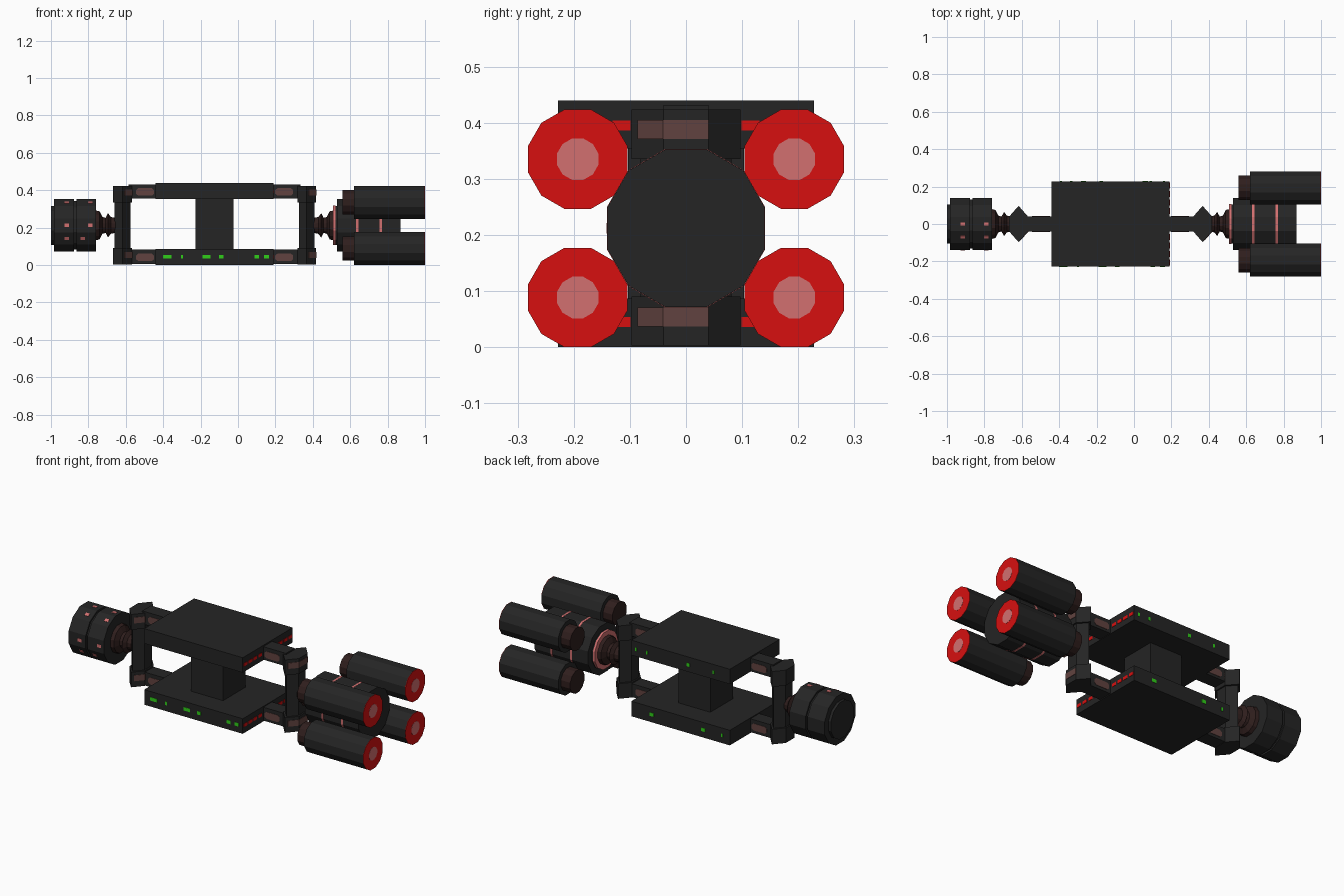
import bpy, bmesh, math
from mathutils import Vector

if "Cube" in bpy.data.objects:
    bpy.data.objects.remove(bpy.data.objects["Cube"])

MID_X, MID_Z, SIDES = -0.125, 0.212, 12


def material(name, rgb):
    m = bpy.data.materials.new(name)
    m.use_nodes = True
    m.diffuse_color = (*rgb, 1)
    bsdf = m.node_tree.nodes["Principled BSDF"]
    bsdf.inputs["Base Color"].default_value = (*rgb, 1)
    bsdf.inputs["Roughness"].default_value = 0.9
    return m


HULL = material("charcoal hull", (0.018, 0.018, 0.018))
DUSK = material("dark brown metal", (0.028, 0.013, 0.012))
WINDOW = material("brown window", (0.12, 0.055, 0.05))
RED = material("engine red", (0.68, 0.005, 0.005))
PINK = material("pale red glow", (0.65, 0.16, 0.16))
GREEN = material("green light", (0.03, 0.62, 0.01))


def finish(name, bm, mat):
    bmesh.ops.recalc_face_normals(bm, faces=bm.faces)
    mesh = bpy.data.meshes.new(name)
    bm.to_mesh(mesh)
    bm.free()
    mesh.materials.append(mat)
    ob = bpy.data.objects.new(name, mesh)
    bpy.context.collection.objects.link(ob)
    return ob


def box(name, x, y, z, mat):
    """Box from (min, max) ranges."""
    bm = bmesh.new()
    bmesh.ops.create_cube(bm, size=1)
    for v in bm.verts:
        v.co = Vector([(a + b) / 2 + c * (b - a) for (a, b), c in zip((x, y, z), v.co)])
    return finish(name, bm, mat)


def prism(name, points, z0, z1, mat):
    """Plan outline raised from z0 to z1."""
    bm = bmesh.new()
    face = bm.faces.new([bm.verts.new((x, y, z0)) for x, y in points])
    top = bmesh.ops.extrude_face_region(bm, geom=[face])["geom"]
    for v in top:
        if isinstance(v, bmesh.types.BMVert):
            v.co.z = z1
    return finish(name, bm, mat)


def lathe(name, profile, mat, y=0, z=MID_Z):
    """Twelve-sided turned part along x; radii are measured to the flats."""
    bm = bmesh.new()
    rings = []
    for x, r in profile:
        r /= math.cos(math.pi / SIDES)
        angles = [math.tau * (i + 0.5) / SIDES for i in range(SIDES)]
        rings.append([bm.verts.new((x, y + r * math.cos(a), z + r * math.sin(a))) for a in angles])
    for a, b in zip(rings, rings[1:]):
        for i in range(SIDES):
            j = (i + 1) % SIDES
            bm.faces.new((a[i], a[j], b[j], b[i]))
    bm.faces.new(rings[0])
    bm.faces.new(rings[-1])
    return finish(name, bm, mat)


# Two decks joined by a square core
DECKS = {"lower": (0, 0.087), "upper": (0.354, 0.44)}
for level, zr in DECKS.items():
    box(f"{level}_deck", (-0.44, 0.19), (-0.228, 0.228), zr, HULL)
box("deck_core", (-0.228, -0.023), (-0.103, 0.103), (0.08, 0.36), HULL)

# Red dashes on the aft edges of the decks
for level, z in (("lower", 0.045), ("upper", 0.395)):
    for side in (-1, 1):
        for i in range(4):
            y = side * (0.07 + i * 0.045)
            box(f"{level}_deck_red_light", (0.188, 0.192), (y - 0.016, y + 0.016),
                (z - 0.009, z + 0.009), RED)


# Green lights along the deck sides
def green_row(name, y, z, spots):
    for x, w in spots:
        box(name, (x - w / 2, x + w / 2), (y - 0.002, y + 0.002), (z - 0.01, z + 0.01), GREEN)


green_row("front_green_light", -0.228, 0.045,
          [(-0.378, 0.045), (-0.30, 0.012), (-0.168, 0.042), (-0.09, 0.024), (0.1, 0.024), (0.152, 0.026)])
green_row("back_lower_green_light", 0.228, 0.045, [(0.06, 0.028), (-0.27, 0.028), (-0.39, 0.012)])
green_row("back_upper_green_light", 0.228, 0.395,
          [(0.16, 0.012), (0.09, 0.012), (-0.175, 0.02), (-0.335, 0.012)])


# Six-sided columns, bars and necks, mirrored fore and aft
def hexagon(cx, k=1):
    pts = [(0.05, -0.04), (0.05, 0.04), (0, 0.097), (-0.05, 0.04), (-0.05, -0.04), (0, -0.097)]
    return [(cx + x * k, y * k) for x, y in pts]


NECK = [(0.53, 0.04), (0.555, 0.045), (0.57, 0.065), (0.583, 0.04),
        (0.6, 0.045), (0.615, 0.075), (0.637, 0.08)]
for end, s in (("fore", -1), ("aft", 1)):
    cx = MID_X + s * 0.492
    prism(f"{end}_column", hexagon(cx, 0.84), 0.05, 0.38, HULL)
    for level, z0, z1, wz in (("lower", 0.003, 0.09, 0.054), ("upper", 0.335, 0.424, 0.388)):
        prism(f"{end}_{level}_column_end", hexagon(cx), z0, z1, HULL)
        # Window wrapped round two faces of the column end
        band = [(0.048, 0.04), (0.052, 0.04), (0.052, -0.041), (0.0125, -0.086),
                (0.0085, -0.085), (0.048, -0.04)]
        prism(f"{end}_{level}_column_window", [(cx + x, y) for x, y in band],
              wz - 0.017, wz + 0.017, WINDOW)
        # Connecting bar with eight-sided windows on both flanks
        bar_z = (0.005, 0.082) if level == "lower" else (0.357, 0.432)
        box(f"{end}_{level}_bar", sorted((MID_X + s * 0.31, MID_X + s * 0.46)),
            (-0.04, 0.04), bar_z, HULL)
        wx, mz = MID_X + s * 0.372, 0.041 if level == "lower" else 0.391
        for side in (-1, 1):
            ob = prism(f"{end}_{level}_bar_window",
                       [(a * u, b * v) for u, v in ((1, 1), (-1, 1), (-1, -1), (1, -1))
                        for a, b in (((0.048, 0.01), (0.036, 0.02)) if u * v > 0
                                     else ((0.036, 0.02), (0.048, 0.01)))],
                       -0.002, 0.002, WINDOW)
            ob.rotation_euler.x = math.pi / 2
            ob.location = (wx, side * 0.04, mz)
    lathe(f"{end}_neck", [(MID_X + s * d, r) for d, r in NECK], DUSK)

# Bow drum with a grooved waist and a raised nose plate
lathe("bow_drum", [(-1, 0.105), (-0.985, 0.105), (-0.985, 0.14), (-0.876, 0.14), (-0.876, 0.13),
                   (-0.864, 0.13), (-0.864, 0.14), (-0.76, 0.14)], HULL)
for x, degrees in ((-0.915, 90), (-0.79, 90), (-0.915, 120), (-0.79, 120), (-0.915, 180),
                   (-0.79, 180), (-0.915, 210), (-0.83, 210)):
    a = math.radians(degrees)
    ob = box("bow_light", (-0.012, 0.012), (-0.009, 0.009), (-0.002, 0.002), PINK)
    ob.location = (x, 0.14 * math.cos(a), MID_Z + 0.14 * math.sin(a))
    ob.rotation_euler.x = a - math.pi / 2

# Central engine body with glowing bands
lathe("engine_body", [(0.51, 0.1), (0.528, 0.105), (0.528, 0.14), (0.87, 0.14)], HULL)
for x, r in ((0.515, 0.106), (0.638, 0.141), (0.763, 0.141)):
    lathe("engine_body_band", [(x - 0.006, r), (x + 0.006, r)], PINK)

# Four thrusters round the body
for y in (-0.193, 0.193):
    for z in (0.0885, 0.335):
        lathe("thruster_cap", [(0.56, 0.065), (0.63, 0.065)], DUSK, y, z)
        lathe("thruster", [(0.62, 0.0885), (0.997, 0.0885)], HULL, y, z)
        lathe("thruster_exhaust", [(0.996, 0.0885), (0.999, 0.0885)], RED, y, z)
        lathe("thruster_glow", [(0.998, 0.037), (1, 0.037)], PINK, y, z)
